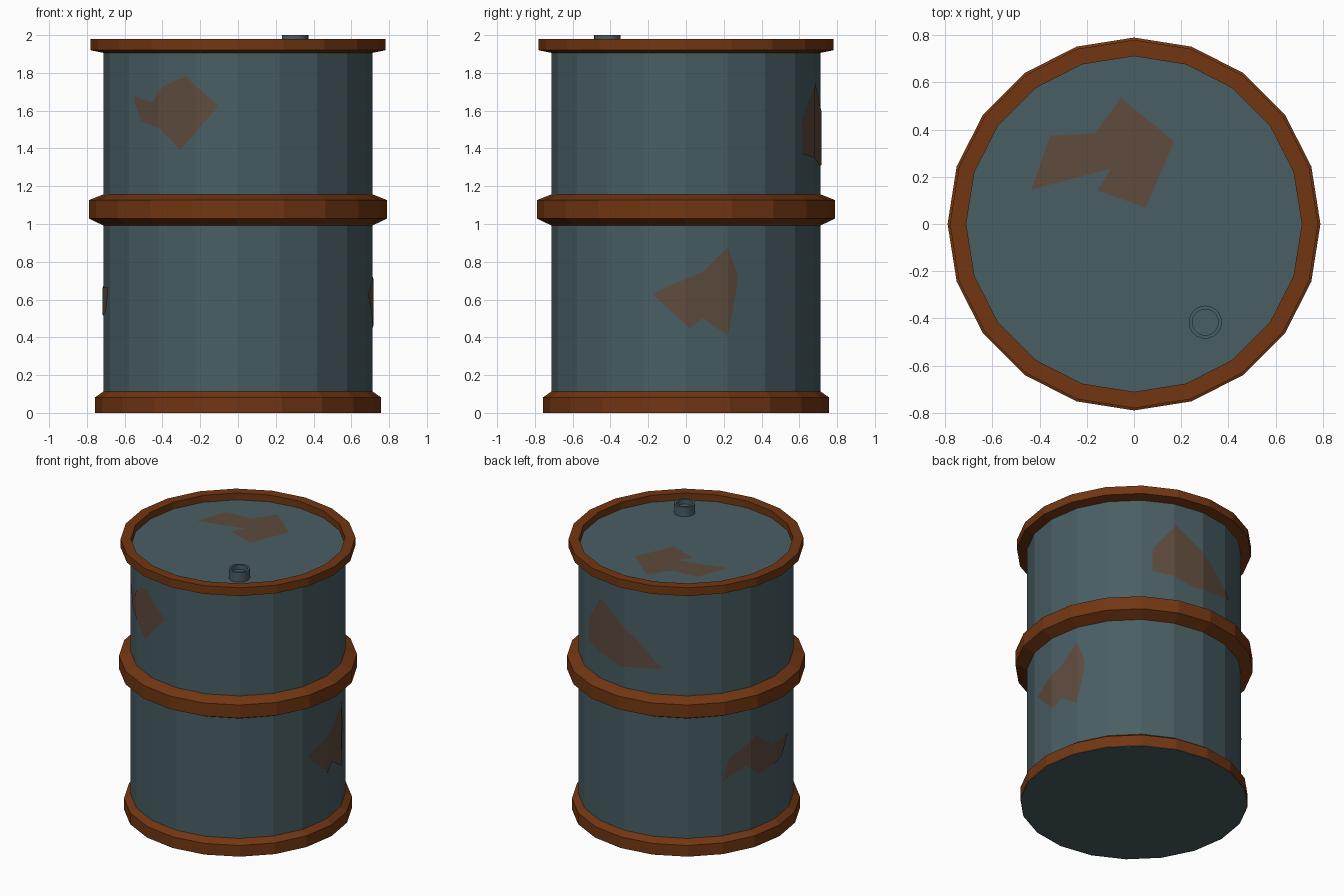
import bpy, bmesh
from math import sin, cos, pi, radians, floor

if "Cube" in bpy.data.objects:
    bpy.data.objects.remove(bpy.data.objects["Cube"])

SIDES = 20
R = 0.713                      # body corner radius
STEP = 2 * pi / SIDES


def material(name, rgb):
    m = bpy.data.materials.new(name)
    m.diffuse_color = (*rgb, 1)
    m.use_nodes = True
    m.node_tree.nodes["Principled BSDF"].inputs["Base Color"].default_value = m.diffuse_color
    return m


STEEL = material("painted_steel", (0.066, 0.112, 0.125))
RUST = material("rust", (0.17, 0.037, 0.006))
STAIN = material("rust_stain", (0.112, 0.07, 0.048))


def finish(name, bm, mat):
    me = bpy.data.meshes.new(name)
    bm.to_mesh(me)
    bm.free()
    me.materials.append(mat)
    ob = bpy.data.objects.new(name, me)
    bpy.context.collection.objects.link(ob)
    return ob


def lathe(name, profile, mat, sides=SIDES, centre=(0, 0), caps=(False, False)):
    """Revolve (radius, z) points, listed from the bottom outside upwards."""
    bm = bmesh.new()
    rings = [[bm.verts.new((centre[0] + r * cos(2 * pi * i / sides),
                            centre[1] + r * sin(2 * pi * i / sides), z))
              for i in range(sides)] for r, z in profile]
    for lo, hi in zip(rings, rings[1:]):
        for i in range(sides):
            j = (i + 1) % sides
            bm.faces.new((lo[i], lo[j], hi[j], hi[i]))
    if caps[0]:
        bm.faces.new(rings[0][::-1])
    if caps[1]:
        bm.faces.new(rings[-1])
    return finish(name, bm, mat)


def wall_stain(name, outline):
    """Lay an outline of (degrees, z) onto the faceted wall, cut at each facet edge."""
    bm = bmesh.new()
    bm.faces.new([bm.verts.new((radians(a), 0, z)) for a, z in outline])
    bmesh.ops.triangulate(bm, faces=bm.faces[:])
    angles = [v.co.x for v in bm.verts]
    for k in range(floor(min(angles) / STEP), floor(max(angles) / STEP) + 2):
        bmesh.ops.bisect_plane(bm, geom=bm.verts[:] + bm.edges[:] + bm.faces[:],
                               plane_co=(k * STEP, 0, 0), plane_no=(1, 0, 0))
    apothem = R * cos(STEP / 2) + 0.004
    for v in bm.verts:
        a = v.co.x
        off = (a / STEP) % 1 * STEP - STEP / 2
        r = apothem / cos(off)
        v.co = (r * cos(a), r * sin(a), v.co.z)
    bm.normal_update()
    for f in bm.faces:
        c = f.calc_center_median()
        if f.normal.x * c.x + f.normal.y * c.y < 0:
            f.normal_flip()
    return finish(name, bm, STAIN)


# Drum shell with recessed lid, flat bottom
lathe("drum_body", [(0.755, 0), (R, 0.002), (R, 1.93)], STEEL, caps=(True, True))

# Rusty hoops
lathe("bottom_hoop", [(0.757, 0), (0.757, 0.082), (R, 0.113)], RUST)
lathe("middle_hoop", [(R, 0.992), (0.79, 1.03), (0.79, 1.126), (R, 1.157)], RUST)
lathe("top_rim", [(R, 1.906), (0.78, 1.92), (0.78, 1.98), (0.711, 1.98), (0.711, 1.928)], RUST)

# Filler cap with recessed centre
lathe("filler_cap", [(0.07, 1.93), (0.07, 2.0), (0.055, 2.0), (0.055, 1.965)], STEEL,
      sides=24, centre=(0.302, -0.416), caps=(False, True))

# Rust stains around the wall
wall_stain("front_stain", [(-141.2, 1.677), (-129.5, 1.645), (-123.7, 1.73), (-113, 1.783),
                           (-98.3, 1.624), (-115.4, 1.391), (-126.3, 1.513), (-136.6, 1.544)])
wall_stain("right_stain", [(-14.4, 0.628), (-6.6, 0.676), (7, 0.744), (18, 0.877), (22.5, 0.734),
                           (22.1, 0.654), (18, 0.411), (7, 0.501), (1.5, 0.448)])
wall_stain("back_stain", [(73, 1.745), (98, 1.525), (93, 1.485), (112, 1.352), (79, 1.42),
                          (86, 1.305), (70, 1.355), (60, 1.37), (62.5, 1.47), (60, 1.54)])
wall_stain("left_stain", [(144.6, 0.511), (149, 0.676), (166, 0.784), (179, 0.665), (196, 0.665),
                          (189, 0.535), (168, 0.498), (159, 0.59)])

# Rust stain on the lid
bm = bmesh.new()
bm.faces.new([bm.verts.new((x, y, 1.934)) for x, y in
              [(-0.435, 0.146), (-0.097, 0.235), (-0.156, 0.142), (0.05, 0.07),
               (0.169, 0.349), (-0.055, 0.535), (-0.165, 0.383), (-0.355, 0.374)]])
bm.normal_update()
for f in bm.faces:
    if f.normal.z < 0:
        f.normal_flip()
finish("lid_stain", bm, STAIN)
